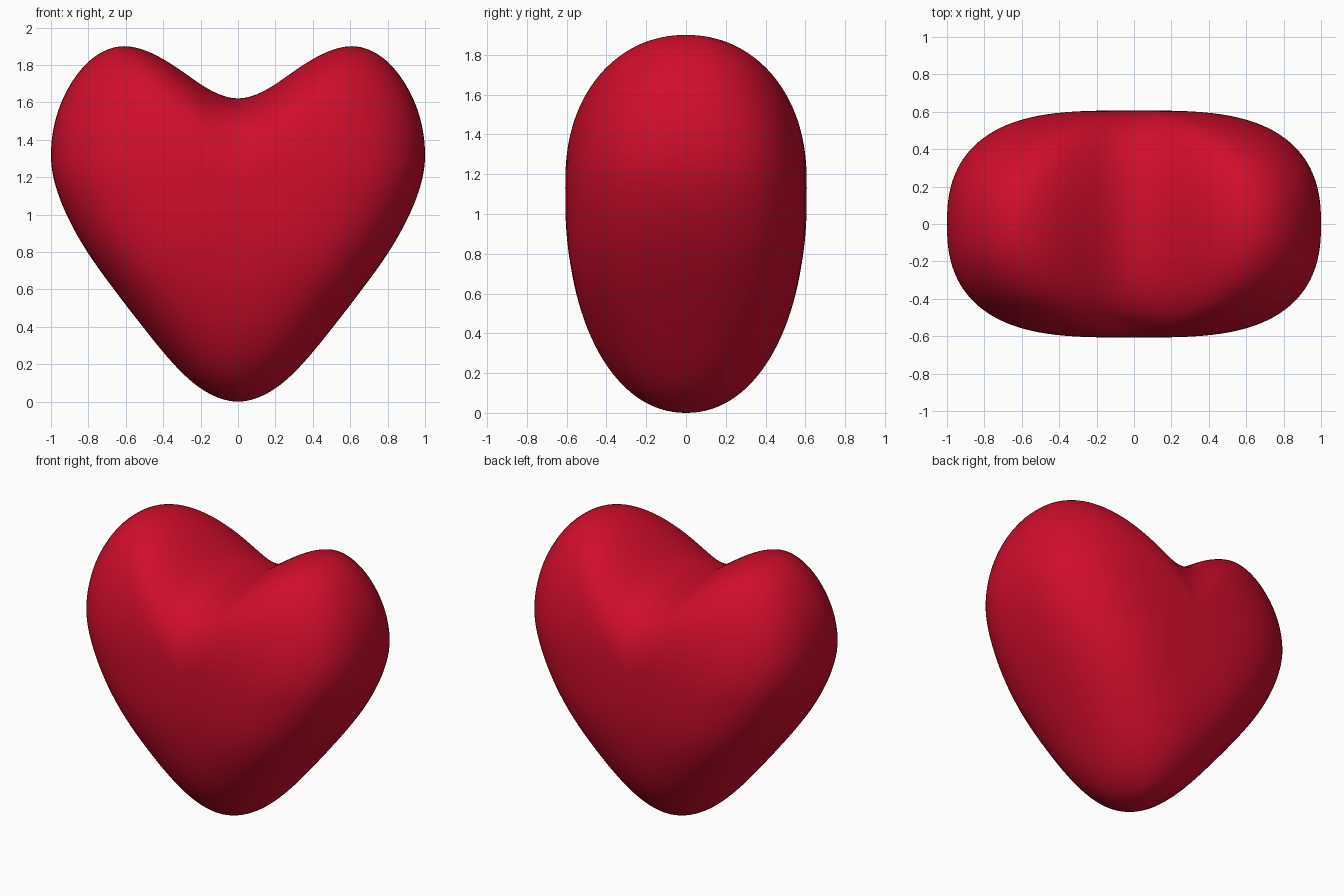
import bpy, bmesh, math

if "Cube" in bpy.data.objects:
    bpy.data.objects.remove(bpy.data.objects["Cube"])

HALF_DEPTH = 0.607
CENTRE_Z = 1.13
STEPS, RINGS, SMOOTHING = 8, 64, 12

# Right half of the front outline, from the bottom tip to the cleft (x, z)
half = [(0, 0), (0.18, 0.06), (0.34, 0.2), (0.505, 0.4), (0.66, 0.6), (0.805, 0.8),
        (0.917, 1.0), (0.983, 1.18), (1.0, 1.33), (0.977, 1.5), (0.91, 1.67),
        (0.79, 1.825), (0.63, 1.9), (0.46, 1.86), (0.3, 1.763), (0.15, 1.66), (0, 1.612)]
ctrl = half + [(-x, z) for x, z in half[-2:0:-1]]


def catmull(a, b, c, d, t):
    return 0.5 * (2 * b + (c - a) * t + (2 * a - 5 * b + 4 * c - d) * t * t
                  + (3 * b - a - 3 * c + d) * t ** 3)


# Smooth closed outline
n = len(ctrl)
outline = []
for i in range(n):
    p = [ctrl[(i + k) % n] for k in (-1, 0, 1, 2)]
    for j in range(STEPS):
        t = j / STEPS
        outline.append(tuple(catmull(*[q[axis] for q in p], t) for axis in (0, 1)))
m = len(outline)
for _ in range(SMOOTHING):
    outline = [tuple(0.25 * outline[i - 1][a] + 0.5 * outline[i][a]
                     + 0.25 * outline[(i + 1) % m][a] for a in (0, 1)) for i in range(m)]
xmax = max(p[0] for p in outline)
zmin, zmax = min(p[1] for p in outline), max(p[1] for p in outline)
outline = [(x / xmax, (z - zmin) * 1.9 / (zmax - zmin)) for x, z in outline]


def ring(bm, phi):
    """One closed loop of the pillow shape, rounder towards the front and back."""
    verts = []
    c = math.cos(phi)
    for x, z in outline:
        dx, dz = x, z - CENTRE_Z
        r = math.hypot(dx, dz)
        ca, sa = dx / r, dz / r
        if sa > 0:
            w, tall = ca * ca, 0.78
            power_out, power_y = 2.05 + 1.25 * w, 1.85 + 0.65 * w
        else:
            w, tall = ca * ca * (1 + sa * sa), CENTRE_Z
            power_out, power_y = 2.25 + 1.05 * w, 2.1 + 0.4 * w
        s = math.sin(phi) ** (2 / power_out)
        y = -HALF_DEPTH * math.copysign(abs(c) ** (2 / power_y), c)
        r_round = 1 / math.hypot(ca, sa / tall)
        rho = s * (r_round + (r - r_round) * s)
        verts.append(bm.verts.new((ca * rho, y, CENTRE_Z + sa * rho)))
    return verts


# Heart body
bm = bmesh.new()
rings = [ring(bm, math.pi * k / RINGS) for k in range(1, RINGS)]
for a, b in zip(rings, rings[1:]):
    for i in range(m):
        j = (i + 1) % m
        bm.faces.new((a[i], a[j], b[j], b[i]))
for loop, y in ((rings[0], -HALF_DEPTH), (rings[-1], HALF_DEPTH)):
    pole = bm.verts.new((0, y, CENTRE_Z))
    for i in range(m):
        bm.faces.new((loop[i], loop[(i + 1) % m], pole))
bmesh.ops.recalc_face_normals(bm, faces=bm.faces)
for f in bm.faces:
    f.smooth = True
mesh = bpy.data.meshes.new("heart")
bm.to_mesh(mesh)
bm.free()
heart = bpy.data.objects.new("heart", mesh)
bpy.context.collection.objects.link(heart)

red = bpy.data.materials.new("red")
red.diffuse_color = (0.63, 0.004, 0.025, 1)
red.use_nodes = True
red.node_tree.nodes["Principled BSDF"].inputs["Base Color"].default_value = red.diffuse_color
mesh.materials.append(red)
